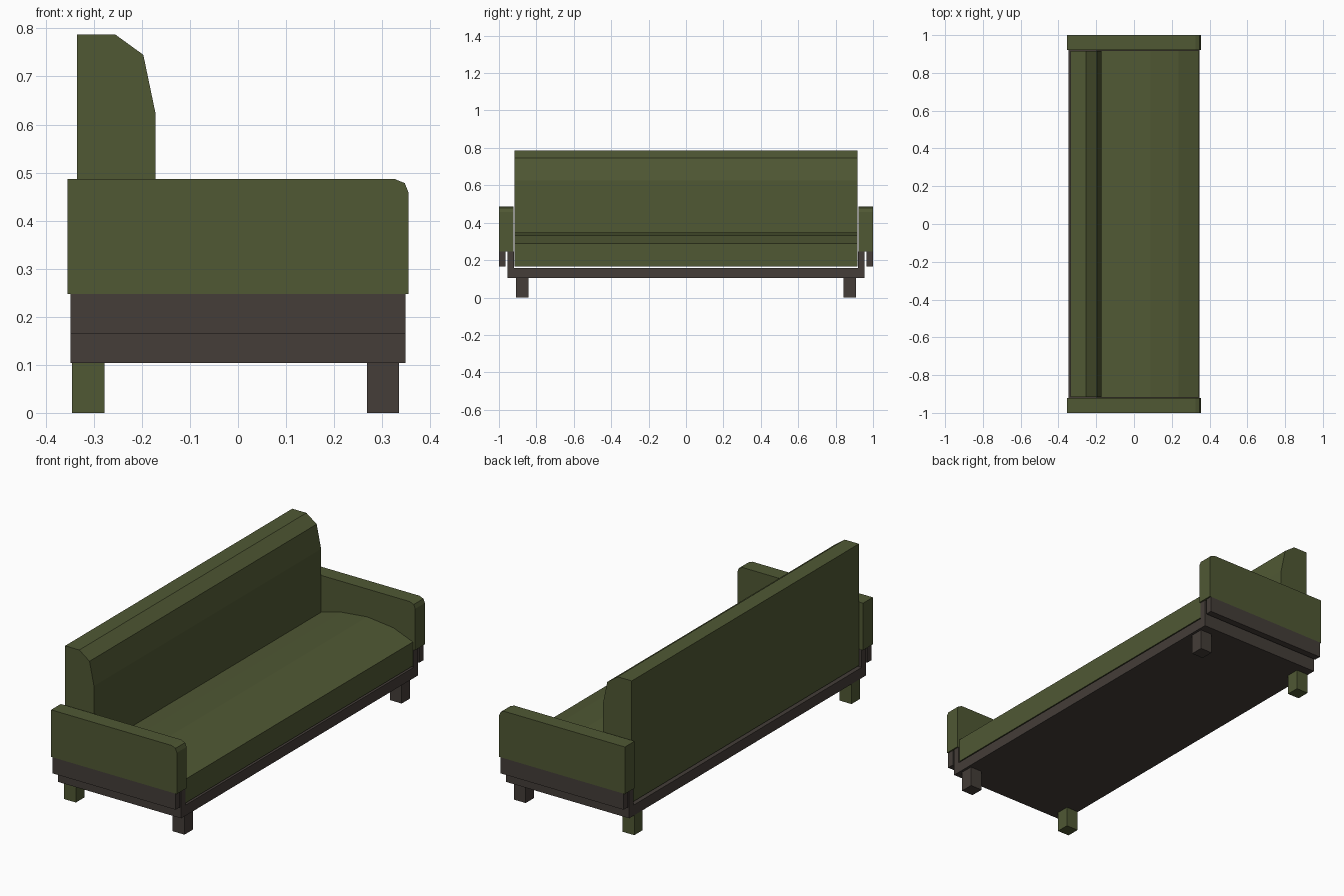
import bpy
import bmesh

if "Cube" in bpy.data.objects:
    bpy.data.objects.remove(bpy.data.objects["Cube"])


def material(name, rgb):
    m = bpy.data.materials.new(name)
    m.diffuse_color = (*rgb, 1.0)
    m.use_nodes = True
    m.node_tree.nodes["Principled BSDF"].inputs["Base Color"].default_value = m.diffuse_color
    return m


GREEN = material("olive fabric", (0.080, 0.098, 0.034))
DARK = material("dark wood", (0.058, 0.047, 0.040))


def extrude(name, profile, y0, y1, mat):
    """Extrude a closed (x, z) profile along y."""
    bm = bmesh.new()
    face = bm.faces.new([bm.verts.new((x, y0, z)) for x, z in profile])
    new = bmesh.ops.extrude_face_region(bm, geom=[face])["geom"]
    verts = [v for v in new if isinstance(v, bmesh.types.BMVert)]
    bmesh.ops.translate(bm, verts=verts, vec=(0, y1 - y0, 0))
    bmesh.ops.recalc_face_normals(bm, faces=bm.faces)
    mesh = bpy.data.meshes.new(name)
    bm.to_mesh(mesh)
    bm.free()
    mesh.materials.append(mat)
    obj = bpy.data.objects.new(name, mesh)
    bpy.context.collection.objects.link(obj)
    return obj


def box(name, x0, x1, y0, y1, z0, z1, mat):
    return extrude(name, [(x0, z0), (x1, z0), (x1, z1), (x0, z1)], y0, y1, mat)


# Base slab, with a thin gap below the upholstery
box("base", -0.348, 0.348, -0.92, 0.92, 0.104, 0.158, DARK)

# Crowned seat cushion
extrude("seat", [(-0.20, 0.166), (0.345, 0.166), (0.345, 0.288), (0.235, 0.331),
                 (0.087, 0.347), (-0.06, 0.332), (-0.172, 0.302), (-0.20, 0.295)],
        -0.918, 0.918, GREEN)

# Backrest with a rounded front top edge
extrude("backrest", [(-0.335, 0.166), (-0.172, 0.166), (-0.172, 0.625),
                     (-0.197, 0.745), (-0.255, 0.787), (-0.335, 0.787)],
        -0.916, 0.916, GREEN)

arm = [(-0.355, 0.247), (0.355, 0.247), (0.355, 0.458),
       (0.347, 0.478), (0.325, 0.487), (-0.355, 0.487)]
for side, s in (("left", -1), ("right", 1)):
    # Armrest and the two rails below it
    extrude(side + "_armrest", arm, s * 0.922, s * 1.0, GREEN)
    box(side + "_inner_rail", -0.348, 0.348, s * 0.92, s * 0.955, 0.104, 0.247, DARK)
    box(side + "_outer_rail", -0.348, 0.348, s * 0.965, s * 1.0, 0.165, 0.247, DARK)
    # Legs: the back pair is green, the front pair dark
    box(side + "_back_leg", -0.345, -0.278, s * 0.842, s * 0.91, 0, 0.104, GREEN)
    box(side + "_front_leg", 0.268, 0.335, s * 0.842, s * 0.91, 0, 0.104, DARK)
